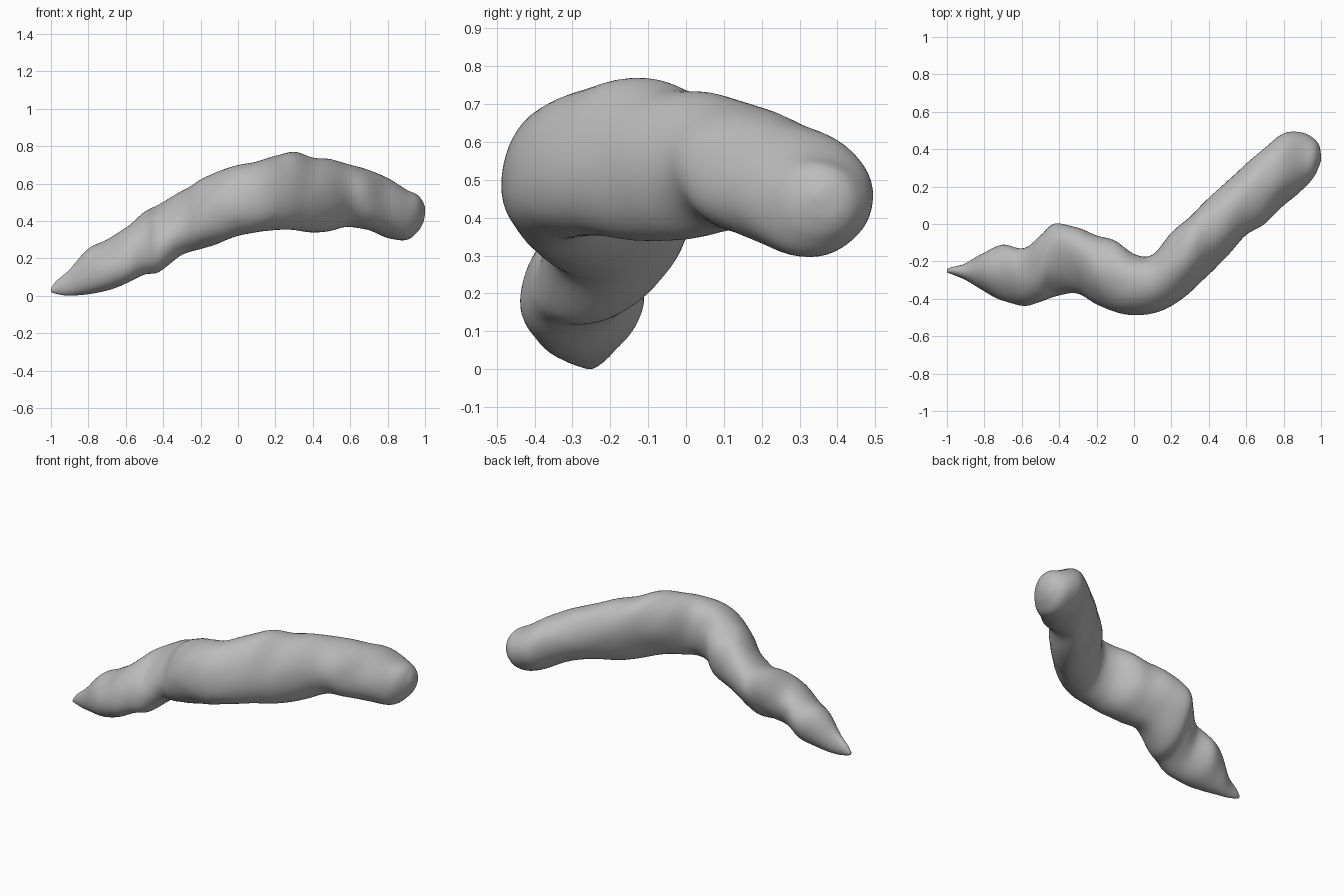
import bpy
import bmesh
from math import cos, sin, tau
from mathutils import Vector, noise

default_cube = bpy.data.objects.get("Cube")
if default_cube:
    bpy.data.objects.remove(default_cube, do_unlink=True)

SIDES = 48
STEPS = 6

# Stations in hundredths: x, back y, front y, top z, bottom z, twist
STATIONS = [
    (-100, -24, -26, 4, 2, 0),
    (-97, -23, -27, 8, 1, 0),
    (-90, -21, -30, 14, 0, 0),
    (-80, -15, -36, 25, 1, 15),
    (-70, -11, -41, 30, 3, 20),
    (-59, -13, -44, 37, 7, 25),
    (-50, -6, -42, 45, 11, 36),
    (-42, 0, -39, 49, 13, 42),
    (-30, -2, -37, 56, 22, 25),
    (-20, -6, -43, 62, 25, 10),
    (-10, -9, -47, 67, 28, 5),
    (0, -16, -49, 70, 32, 12),
    (10, -16, -48, 72, 34, 18),
    (20, -5, -44, 75, 35, 22),
    (30, 4, -36, 77, 35, 22),
    (40, 14, -27, 74, 34, 15),
    (50, 23, -17, 73, 35, 8),
    (60, 32, -6, 70, 37, 0),
    (70, 41, 0, 67, 35, 0),
    (80, 48, 10, 63, 31, 0),
    (90, 49, 18, 57, 30, 0),
    (96, 46, 25, 54, 34, 0),
    (99, 42, 31, 50, 39, 0),
    (100, 37, 34, 47, 44, 0),
]


def spline(p, q, r, s, t):
    """Smooth blend from q to r, guided by their neighbours."""
    return [
        b + t * ((c - a) + t * ((2 * a - 5 * b + 4 * c - d)
                                + t * (3 * b - a - 3 * c + d))) / 2
        for a, b, c, d in zip(p, q, r, s)
    ]


def smooth_stations(rows):
    padded = [rows[0]] + rows + [rows[-1]]
    result = []
    for i in range(len(rows) - 1):
        for step in range(STEPS):
            result.append(spline(*padded[i:i + 4], step / STEPS))
    result.append(rows[-1])
    return result


def section(row):
    """Twisted oval that fills the station's width and height."""
    x, back, front, top, bottom, twist = [value / 100 for value in row]
    width, height = (back - front) / 2, (top - bottom) / 2
    lump = 0.007 * min(1, width / 0.15)
    points = []
    for k in range(SIDES):
        angle = tau * k / SIDES
        across, up = cos(angle), sin(angle + twist)
        point = Vector((x, (back + front) / 2 + width * across,
                        (top + bottom) / 2 + height * up))
        bump = lump * noise.noise(point * 7)
        points.append(point + Vector((0, across, up)) * bump)
    return points


def make_material(name, colour):
    material = bpy.data.materials.new(name)
    material.use_nodes = True
    material.diffuse_color = colour
    shader = material.node_tree.nodes["Principled BSDF"]
    shader.inputs["Base Color"].default_value = colour
    return material


# Skin the sections into one closed, curved body
bm = bmesh.new()
rings = [[bm.verts.new(point) for point in section(row)]
         for row in smooth_stations(STATIONS)]
for ring, following in zip(rings, rings[1:]):
    for k in range(SIDES):
        n = (k + 1) % SIDES
        bm.faces.new((ring[k], ring[n], following[n], following[k]))
bm.faces.new(rings[0])
bm.faces.new(rings[-1])
bmesh.ops.recalc_face_normals(bm, faces=bm.faces)

# Rest the pointed tail on the ground
lowest = min(vert.co.z for vert in bm.verts)
bmesh.ops.translate(bm, verts=bm.verts, vec=(0, 0, -lowest))

mesh = bpy.data.meshes.new("curved_body")
bm.to_mesh(mesh)
bm.free()
mesh.materials.append(make_material("plain grey", (0.5, 0.5, 0.5, 1)))
mesh.shade_smooth()
body = bpy.data.objects.new("curved_body", mesh)
bpy.context.collection.objects.link(body)
